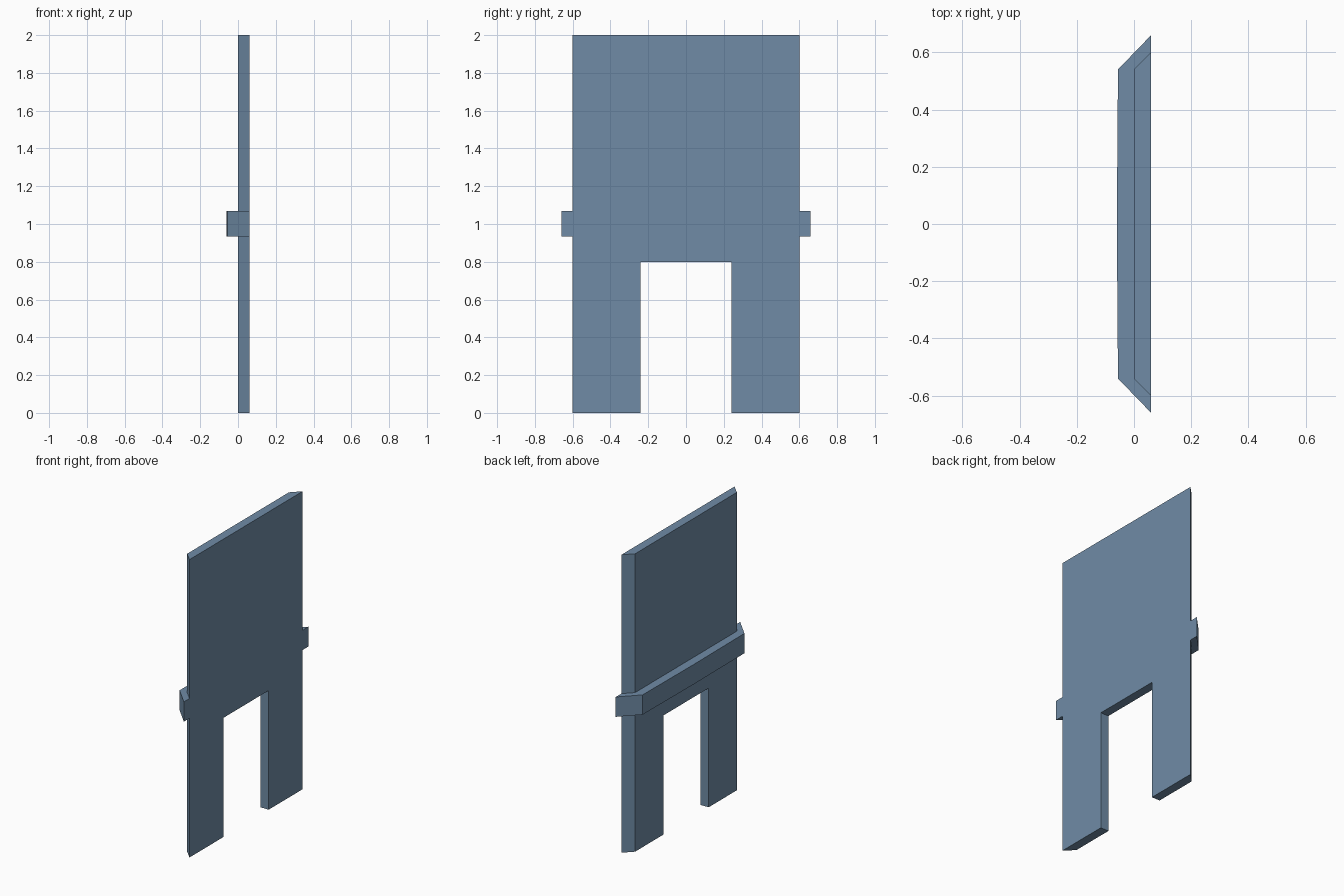
import bpy, bmesh
from mathutils import Vector

if "Cube" in bpy.data.objects:
    bpy.data.objects.remove(bpy.data.objects["Cube"])

# Slate blue paint shared by all parts
paint = bpy.data.materials.new("slate_blue")
paint.diffuse_color = (0.16, 0.26, 0.38, 1)
paint.use_nodes = True
paint.node_tree.nodes["Principled BSDF"].inputs["Base Color"].default_value = paint.diffuse_color


def prism(name, outline, z0, z1):
    """Extrude an XY outline between two heights."""
    bm = bmesh.new()
    face = bm.faces.new([bm.verts.new((x, y, z0)) for x, y in outline])
    grown = bmesh.ops.extrude_face_region(bm, geom=[face])
    top = [g for g in grown["geom"] if isinstance(g, bmesh.types.BMVert)]
    bmesh.ops.translate(bm, verts=top, vec=Vector((0, 0, z1 - z0)))
    bmesh.ops.recalc_face_normals(bm, faces=bm.faces)
    mesh = bpy.data.meshes.new(name)
    bm.to_mesh(mesh)
    bm.free()
    mesh.materials.append(paint)
    obj = bpy.data.objects.new(name, mesh)
    bpy.context.collection.objects.link(obj)
    return obj


# Wall panel with mitred side edges
panel = prism("wall_panel",
              [(0, -0.54), (0.06, -0.60), (0.06, 0.60), (0, 0.54)], 0, 2)

# Doorway cut through the lower middle
cutter = prism("doorway_cutter",
               [(-0.2, -0.24), (0.2, -0.24), (0.2, 0.24), (-0.2, 0.24)], -0.2, 0.8)
cutter.hide_render = True
cutter.hide_set(True)
cut = panel.modifiers.new("doorway", 'BOOLEAN')
cut.operation = 'DIFFERENCE'
cut.solver = 'EXACT'
cut.object = cutter

# Trim band wrapping the back and side edges, very slightly bowed
half = [(-0.056, 0.54), (0.06, 0.66), (0.06, 0.60), (0, 0.54)]
mirrored = [(x, -y) for x, y in reversed(half)]
prism("trim_band", [(-0.06, 0)] + half + mirrored, 0.935, 1.068)
